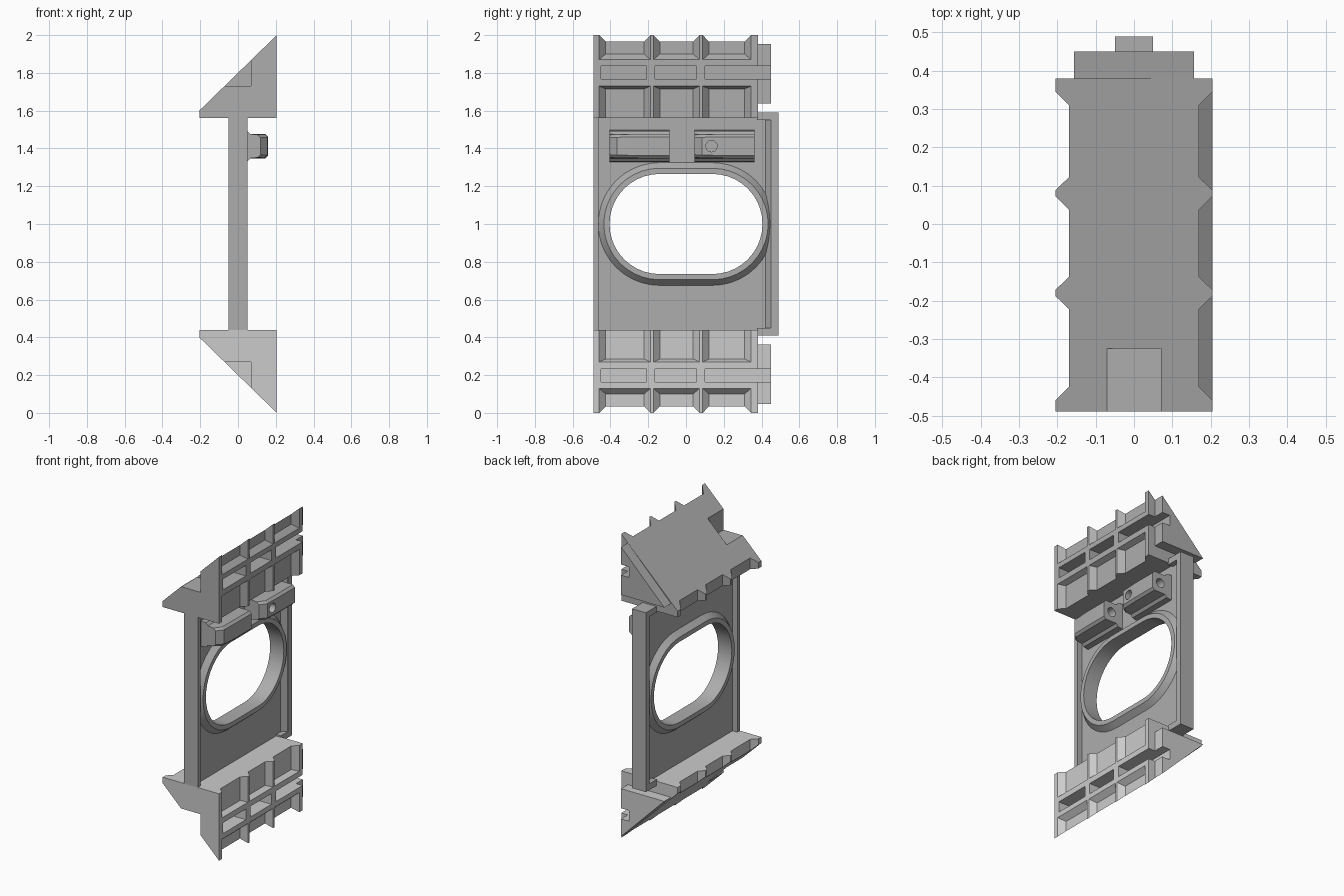
import bpy, bmesh, math
from mathutils import Matrix, Vector

cube = bpy.data.objects.get("Cube")
if cube:
    bpy.data.objects.remove(cube, do_unlink=True)

grey = bpy.data.materials.new("light grey")
grey.use_nodes = True
GREY = (0.42, 0.42, 0.42, 1)
grey.diffuse_color = GREY
grey.node_tree.nodes["Principled BSDF"].inputs["Base Color"].default_value = GREY


def loft(name, rings, closed=False):
    """Join matching rings of points; cap the ends or close the loop."""
    bm = bmesh.new()
    rows = [[bm.verts.new(p) for p in ring] for ring in rings]
    n = len(rows[0])
    pairs = list(zip(rows, rows[1:])) + ([(rows[-1], rows[0])] if closed else [])
    for a, b in pairs:
        for i in range(n):
            j = (i + 1) % n
            bm.faces.new((a[i], a[j], b[j], b[i]))
    if not closed:
        bm.faces.new(rows[0])
        bm.faces.new(rows[-1])
    bmesh.ops.recalc_face_normals(bm, faces=bm.faces)
    mesh = bpy.data.meshes.new(name)
    bm.to_mesh(mesh)
    bm.free()
    mesh.materials.append(grey)
    ob = bpy.data.objects.new(name, mesh)
    bpy.context.collection.objects.link(ob)
    return ob


def prism_y(name, profile, y0, y1):
    return loft(name, [[(x, y, z) for x, z in profile] for y in (y0, y1)])


def box(name, x0, x1, y0, y1, z0, z1):
    return prism_y(name, [(x0, z0), (x1, z0), (x1, z1), (x0, z1)], y0, y1)


def boolean(ob, other, operation="DIFFERENCE"):
    """Apply a boolean and discard the helper."""
    mod = ob.modifiers.new("cut", "BOOLEAN")
    mod.operation, mod.object, mod.solver = operation, other, "EXACT"
    other.hide_render = True
    bpy.context.view_layer.update()
    result = bpy.data.meshes.new_from_object(
        ob.evaluated_get(bpy.context.evaluated_depsgraph_get()))
    ob.modifiers.clear()
    ob.data = result
    bpy.data.objects.remove(other, do_unlink=True)


def mirrored(ob, name):
    """Copy a part upside down about mid height."""
    bm = bmesh.new()
    bm.from_mesh(ob.data)
    bmesh.ops.transform(bm, verts=bm.verts, matrix=Matrix.Translation((0, 0, 2))
                        @ Matrix.Scale(-1, 4, Vector((0, 0, 1))))
    bmesh.ops.reverse_faces(bm, faces=bm.faces)
    mesh = bpy.data.meshes.new(name)
    bm.to_mesh(mesh)
    bm.free()
    copy = bpy.data.objects.new(name, mesh)
    bpy.context.collection.objects.link(copy)


def smooth(ob):
    bpy.ops.object.select_all(action="DESELECT")
    ob.select_set(True)
    bpy.context.view_layer.objects.active = ob
    bpy.ops.object.shade_smooth_by_angle(angle=math.radians(25))


# Wedge: sloped side profile crossed with a ribbed plan outline
W, B = 0.205, 0.17
wedge = prism_y("upper_wedge", [(-W, 1.56), (W, 1.56), (W, 2), (-W, 1.6)], -0.49, 0.38)
edge = [(W, -0.49), (W, -0.46), (B, -0.425)]
for y in (-0.18, 0.08):
    edge += [(B, y - 0.042), (W, y - 0.008), (W, y + 0.008), (B, y + 0.042)]
edge += [(B, 0.31), (W, 0.345), (W, 0.38)]
outline = edge + [(-x, y) for x, y in reversed(edge)]
plan = loft("plan_cutter", [[(x, y, z) for x, y in outline] for z in (1.4, 2.2)])
boolean(wedge, plan, "INTERSECT")

# Crossbar with chamfered edges along the ribbed side
bar = prism_y("crossbar", [(0.12, 1.715), (B, 1.715), (W, 1.73), (W, 1.87),
                           (B, 1.9), (0.12, 1.9)], -0.489, 0.379)
boolean(wedge, bar, "UNION")

# Tongue at the back end
T = 0.157
tab = prism_y("back_tab", [(-T, 1.638), (T, 1.638), (T, 1.952)], 0.36, 0.45)
boolean(wedge, tab, "UNION")

# Slots in the crossbar and the socket at the front end
for y0, y1 in ((-0.45, -0.21), (-0.165, 0.055), (0.1, 0.6)):
    boolean(wedge, box("slot_cutter", 0.1, 0.4, y0, y1, 1.767, 1.837))
boolean(wedge, box("socket_cutter", -0.07, 0.07, -0.6, -0.325, 1.73, 2.1))
mirrored(wedge, "lower_wedge")


# Web panel with a rounded slot opening
def stadium(x, r, steps=20):
    pts = []
    for side in (1, -1):
        for i in range(steps + 1):
            a = math.pi * (i / steps - 0.5)
            pts.append((x, side * (0.14 + r * math.cos(a)), 1 + side * r * math.sin(a)))
    return pts


P, F = 0.015, 0.05
panel = box("web_panel", -P, P, -0.48, 0.48, 0.43, 1.57)
boolean(panel, loft("opening_cutter", [stadium(-0.2, 0.28), stadium(0.2, 0.28)]))
rim = loft("opening_rim", [stadium(x, r) for x, r in (
    (-F, 0.265), (-F, 0.295), (-P, 0.325), (P, 0.325), (F, 0.295), (F, 0.265))], True)
smooth(rim)

# Edge posts and the tongue that runs past the web ends
box("front_post", -F, F, -0.49, -0.463, 0.44, 1.56)
loft("back_post", [[(x, y, z) for x, y in (
    (-F, 0.455), (-P, 0.42), (P, 0.42), (F, 0.455))] for z in (0.44, 1.56)])
box("back_tongue", -F, F, 0.45, 0.49, 0.41, 1.59)
for name, z in (("upper_tongue_end", 1.55), ("lower_tongue_end", 0.41)):
    box(name, -F, F, 0.375, 0.452, z, z + 0.04)


# Fastener mounts with crossing bores
def mount_section(y, x, h):
    half = [(P, 0.085), (F, 0.08), (0.065, 0.064), (x - 0.015, h), (x, h - 0.015)]
    pts = half + [(a, -b) for a, b in reversed(half)]
    return [(a, y, 1.412 + b) for a, b in pts]


def bore(center, axis, r, length):
    c = Vector(center)
    rot = Vector(axis).to_track_quat("Z", "Y").to_matrix()
    ring = [Vector((r * math.cos(i * math.pi / 12), r * math.sin(i * math.pi / 12), 0))
            for i in range(24)]
    return loft("bore_cutter", [[c + rot @ (p + Vector((0, 0, s * length))) for p in ring]
                                for s in (-1, 1)])


for name, y in (("front_mount", -0.405), ("back_mount", 0.045)):
    mount = loft(name, [mount_section(y + d, x, h) for d, x, h in (
        (0, 0.12, 0.06), (0.04, 0.155, 0.062), (0.155, 0.16, 0.064), (0.318, 0.16, 0.064))])
    boolean(mount, bore((0.1, y + 0.318, 1.412), (0, 1, 0), 0.03, 0.12))
    if name == "back_mount":
        boolean(mount, bore((0.16, y + 0.09, 1.412), (1, 0, 0), 0.03, 0.08))
    smooth(mount)
